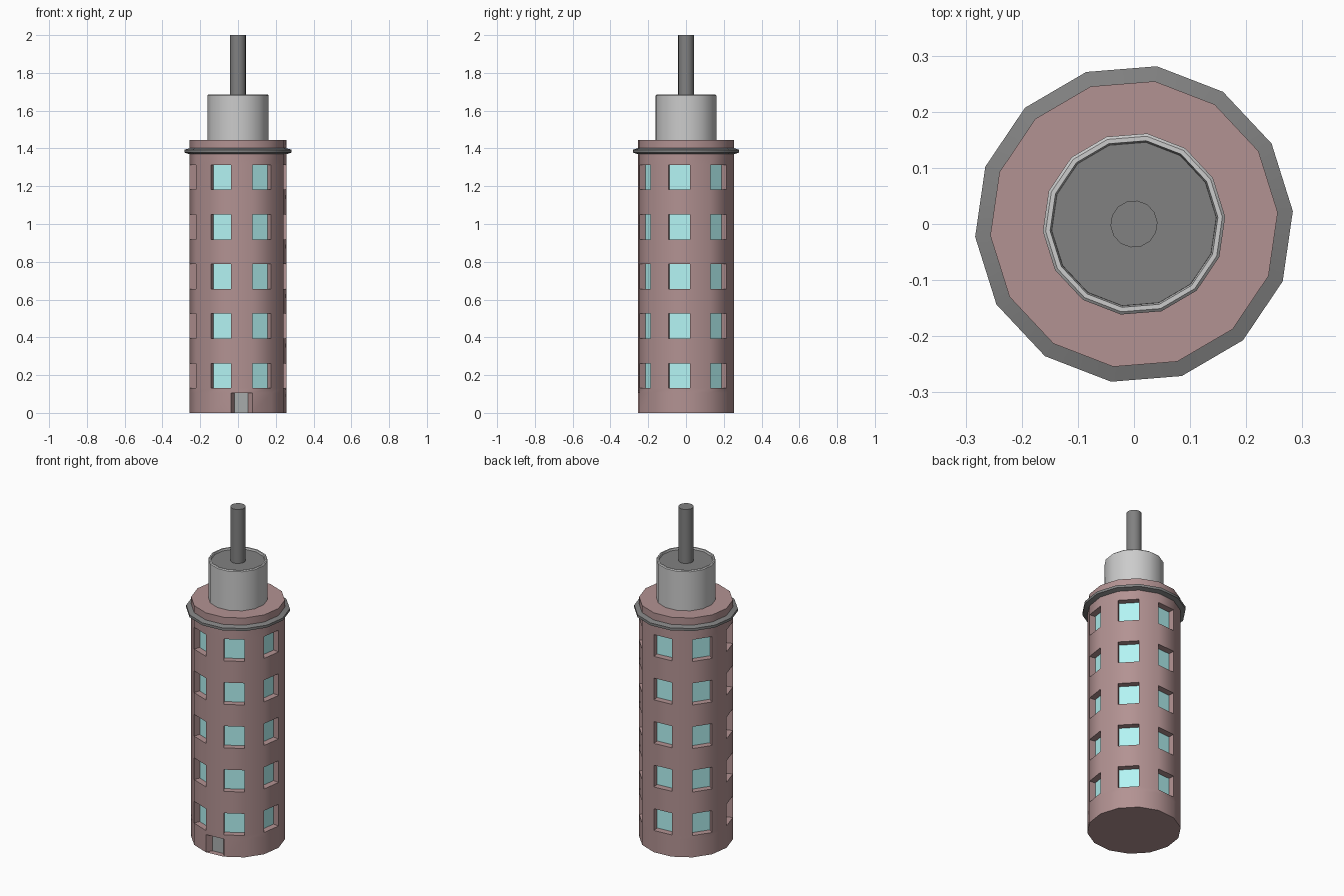
import bpy
import bmesh
import math
from mathutils import Vector

if "Cube" in bpy.data.objects:
    bpy.data.objects.remove(bpy.data.objects["Cube"])

SIDES = 14
OFFSET = math.radians(4.6)
STEP = 2 * math.pi / SIDES
FLOOR_H = 0.1313
R = 0.257


def material(name, r, g, b):
    m = bpy.data.materials.new(name)
    m.diffuse_color = (r, g, b, 1)
    m.use_nodes = True
    m.node_tree.nodes["Principled BSDF"].inputs["Base Color"].default_value = m.diffuse_color
    return m


brick = material("brick", 0.45, 0.29, 0.29)
glass = material("glass", 0.45, 0.9, 0.9)
dark = material("dark_grey", 0.22, 0.22, 0.22)
light = material("light_grey", 0.75, 0.75, 0.75)
mid = material("door_grey", 0.4, 0.42, 0.42)


def ring(bm, r, z):
    return [bm.verts.new((r * math.cos(OFFSET + i * STEP),
                          r * math.sin(OFFSET + i * STEP), z)) for i in range(SIDES)]


def finish(bm, name, mats):
    me = bpy.data.meshes.new(name)
    bm.to_mesh(me)
    bm.free()
    for m in mats:
        me.materials.append(m)
    for p in me.polygons:
        p.use_smooth = True
    me.set_sharp_from_angle(angle=math.radians(30))
    ob = bpy.data.objects.new(name, me)
    bpy.context.collection.objects.link(ob)
    return ob


def lathe(name, profile, mat, bottom=False, top=False):
    bm = bmesh.new()
    rings = [ring(bm, r, z) for r, z in profile]
    for a, b in zip(rings, rings[1:]):
        for i in range(SIDES):
            k = (i + 1) % SIDES
            bm.faces.new((a[i], a[k], b[k], b[i]))
    if bottom:
        bm.faces.new(rings[0][::-1])
    if top:
        bm.faces.new(rings[-1])
    return finish(bm, name, [mat])


def recess(bm, quad, depth, squeeze, mat_index, sill=True):
    """Sink a wall panel inward, leaving side walls and a coloured pane."""
    a = math.atan2(quad[0].co.y + quad[1].co.y, quad[0].co.x + quad[1].co.x)
    inward = Vector((-math.cos(a), -math.sin(a), 0)) * depth
    centre = sum((v.co for v in quad), Vector()) / 4
    inner = []
    for v in quad:
        p = centre + (v.co - centre) * squeeze
        p.z = v.co.z
        inner.append(bm.verts.new(p + inward))
    for i in range(0 if sill else 1, 4):
        k = (i + 1) % 4
        bm.faces.new((quad[i], quad[k], inner[k], inner[i]))
    bm.faces.new(inner).material_index = mat_index


# Tower wall: a window on every second side of every second band, and one door
bm = bmesh.new()
levels = [0, 0.106] + [FLOOR_H * i for i in range(1, 12)]
rings = [ring(bm, R, z) for z in levels]
for j in range(len(levels) - 1):
    lo, hi = rings[j], rings[j + 1]
    for i in range(SIDES):
        k = (i + 1) % SIDES
        quad = (lo[i], lo[k], hi[k], hi[i])
        if j >= 2 and j % 2 == 0 and j <= 10 and i % 2 == 1:
            recess(bm, quad, 0.037, 1.0, 1)
        elif j == 0 and i == 10:
            recess(bm, quad, 0.035, 0.62, 2, sill=False)
        else:
            bm.faces.new(quad)
bm.faces.new(rings[0][::-1])
bm.faces.new(rings[-1])
finish(bm, "tower_wall", [brick, glass, mid])

# Projecting ledge near the roof
lathe("ledge", [(R - 0.005, 1.368), (0.284, 1.378), (0.284, 1.393), (R - 0.005, 1.403)], dark)

# Upper drum with a thin rim, sunken dark floor and central mast
lathe("upper_drum", [(0.163, 1.444), (0.163, 1.68), (0.158, 1.685),
                     (0.150, 1.685), (0.147, 1.67)], light)
lathe("drum_floor", [(0.148, 1.668), (0.147, 1.674)], dark, top=True)
lathe("mast", [(0.042, 1.67), (0.042, 2.0)], dark, top=True)
